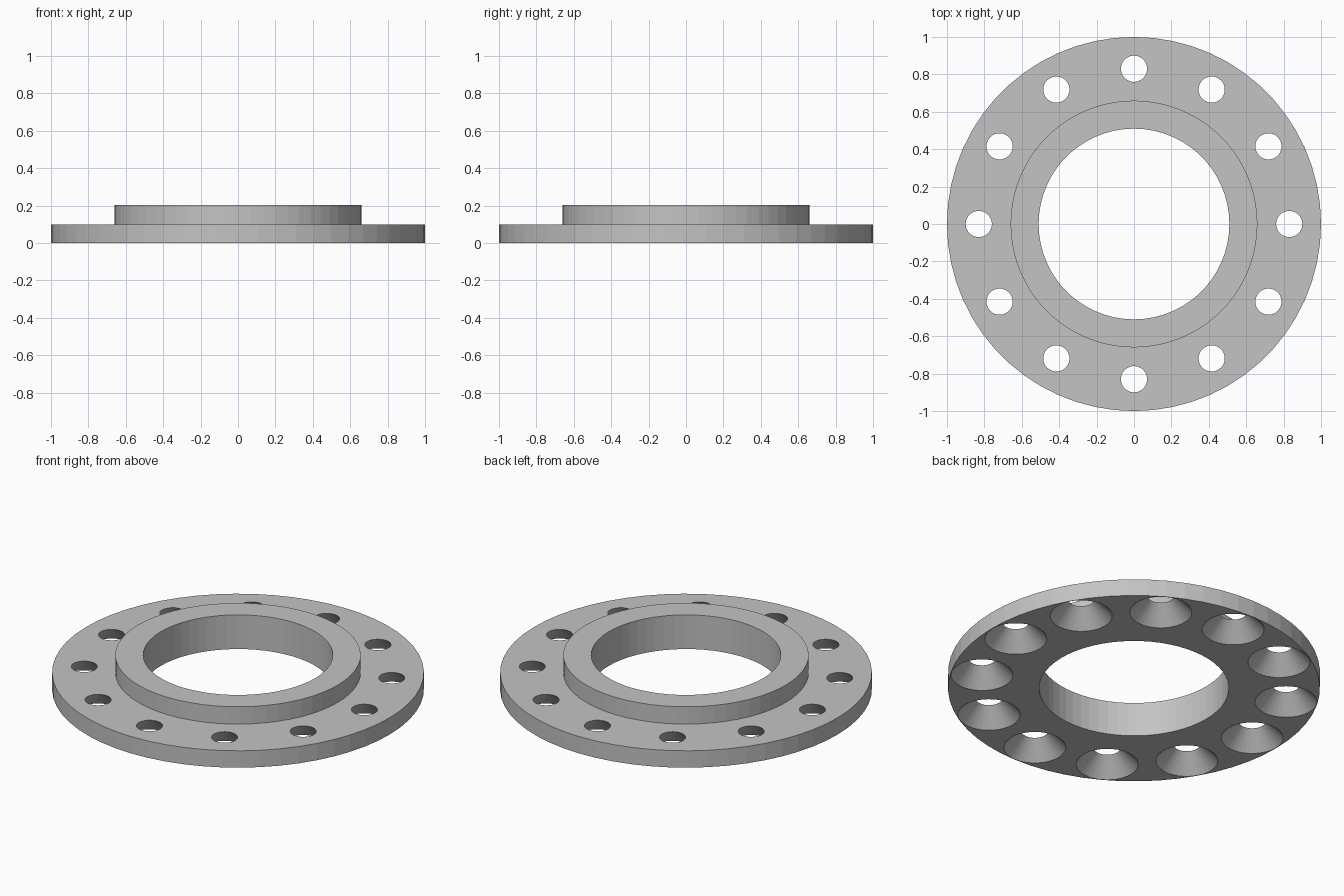
import bpy, bmesh, math
from mathutils import Matrix, Vector

cube = bpy.data.objects.get("Cube")
if cube:
    bpy.data.objects.remove(cube, do_unlink=True)

SEGMENTS = 60
HOLES = 12
HOLE_CIRCLE = 0.83
PLATE_TOP = 0.10
HUB_TOP = 0.203
WIDE, NARROW = 0.167, 0.07  # countersink radius below and on the plate face


def make_object(name, bm):
    bmesh.ops.recalc_face_normals(bm, faces=bm.faces)
    mesh = bpy.data.meshes.new(name)
    bm.to_mesh(mesh)
    bm.free()
    obj = bpy.data.objects.new(name, mesh)
    bpy.context.collection.objects.link(obj)
    return obj


# Steel colour
steel = bpy.data.materials.new("Steel grey")
steel.use_nodes = True
colour = (0.55, 0.55, 0.55, 1)
steel.diffuse_color = colour
steel.node_tree.nodes["Principled BSDF"].inputs["Base Color"].default_value = colour

# Flange plate with raised hub and bore, turned from one closed profile
profile = [(0.51, 0), (1, 0), (1, PLATE_TOP), (0.66, PLATE_TOP),
           (0.66, HUB_TOP), (0.51, HUB_TOP)]
bm = bmesh.new()
verts = [bm.verts.new((r, 0, z)) for r, z in profile]
edges = [bm.edges.new((v, verts[i - 1])) for i, v in enumerate(verts)]
bmesh.ops.spin(bm, geom=verts + edges, cent=(0, 0, 0), axis=(0, 0, 1),
               angle=math.tau, steps=SEGMENTS, use_merge=True)
bmesh.ops.remove_doubles(bm, verts=bm.verts, dist=0.0001)
flange = make_object("flange", bm)
flange.data.materials.append(steel)

# Ring of conical cutters, running slightly past both plate faces
margin = 0.01
slope = (WIDE - NARROW) / PLATE_TOP
bm = bmesh.new()
for i in range(HOLES):
    turn = Matrix.Rotation(math.tau * i / HOLES, 4, "Z")
    place = Matrix.Translation(Vector((HOLE_CIRCLE, 0, PLATE_TOP / 2)))
    bmesh.ops.create_cone(bm, cap_ends=True, segments=40,
                          radius1=WIDE + slope * margin,
                          radius2=NARROW - slope * margin,
                          depth=PLATE_TOP + 2 * margin, matrix=turn @ place)
cutter = make_object("bolt_hole_cutter", bm)
cutter.data.materials.append(steel)
cutter.hide_render = True

# Cut the countersunk bolt holes
cut = flange.modifiers.new("bolt_holes", "BOOLEAN")
cut.operation = "DIFFERENCE"
cut.solver = "EXACT"
cut.object = cutter
bpy.context.view_layer.objects.active = flange
flange.select_set(True)
bpy.ops.object.modifier_apply(modifier=cut.name)
bpy.data.objects.remove(cutter, do_unlink=True)
